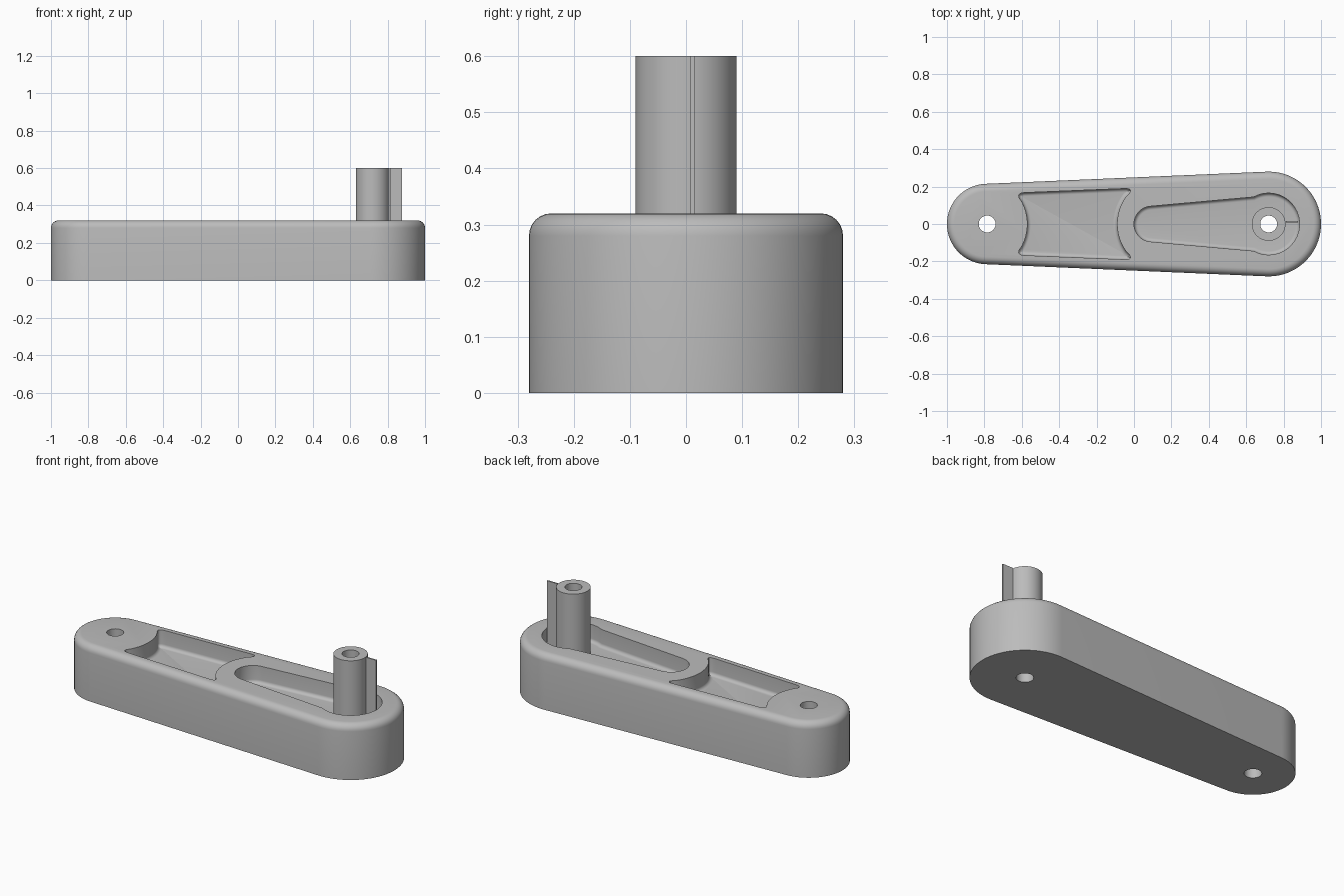
import bpy, bmesh
from math import pi, sin, cos, asin, radians
from mathutils import Vector

default = bpy.data.objects.get("Cube")
if default:
    bpy.data.objects.remove(default)

grey = bpy.data.materials.new("plain grey")
grey.use_nodes = True
grey.diffuse_color = (0.5, 0.5, 0.5, 1)
grey.node_tree.nodes["Principled BSDF"].inputs["Base Color"].default_value = (0.5, 0.5, 0.5, 1)

PIVOT, SHAFT = -0.785, 0.72      # x of the two bored ends
TOP, FLOOR, POST_TOP = 0.32, 0.22, 0.60
BORE = 0.045


def arc(cx, r, start, end, n=32):
    """Points on a circle centred on the x axis."""
    return [Vector((cx + r * cos(start + (end - start) * i / n),
                    r * sin(start + (end - start) * i / n))) for i in range(n + 1)]


def corner(a, b, c, n=8):
    """Soft corner from a to c, pulled towards b."""
    return [(1 - t) ** 2 * a + 2 * t * (1 - t) * b + t * t * c
            for t in (i / n for i in range(1, n + 1))]


def flip(points):
    """Mirror across the x axis, keeping the winding."""
    return [Vector((p.x, -p.y)) for p in reversed(points)]


def prism(name, outline, z0, z1, fillet=0, fillet_z=None):
    """Extruded outline, with one rim optionally rounded."""
    bm = bmesh.new()
    low = [bm.verts.new((p.x, p.y, z0)) for p in outline]
    high = [bm.verts.new((p.x, p.y, z1)) for p in outline]
    bm.faces.new(low)
    bm.faces.new(high)
    for i in range(len(low)):
        j = (i + 1) % len(low)
        bm.faces.new((low[i], low[j], high[j], high[i]))
    bmesh.ops.recalc_face_normals(bm, faces=bm.faces)
    if fillet:
        rim = [e for e in bm.edges if all(abs(v.co.z - fillet_z) < 1e-5 for v in e.verts)]
        bmesh.ops.bevel(bm, geom=rim, offset=fillet, segments=6, profile=0.5,
                        affect='EDGES', clamp_overlap=False)
    mesh = bpy.data.meshes.new(name)
    bm.to_mesh(mesh)
    bm.free()
    mesh.materials.append(grey)
    ob = bpy.data.objects.new(name, mesh)
    bpy.context.collection.objects.link(ob)
    return ob


def activate(ob):
    bpy.ops.object.select_all(action='DESELECT')
    ob.select_set(True)
    bpy.context.view_layer.objects.active = ob


def cut(ob, cutter):
    """Subtract the cutter and throw it away."""
    cutter.hide_render = True
    mod = ob.modifiers.new("cut", 'BOOLEAN')
    mod.operation, mod.solver, mod.object = 'DIFFERENCE', 'EXACT', cutter
    activate(ob)
    bpy.ops.object.modifier_apply(modifier=mod.name)
    bpy.data.objects.remove(cutter)


def drill(ob, x):
    ring = arc(x, BORE, 0, 2 * pi, 40)[:-1]
    cut(ob, prism("drill", ring, -0.1, 0.8))


# Tapered arm with a rounded top rim
r_small, r_big = 0.215, 0.28
lean = pi / 2 + asin((r_big - r_small) / (SHAFT - PIVOT))
outline = arc(SHAFT, r_big, -lean, lean, 48) + arc(PIVOT, r_small, lean, 2 * pi - lean, 48)
arm = prism("arm", outline, 0, TOP, 0.04, TOP)

# Pocket between the two curved bosses
left_arc = arc(-0.82, 0.25, radians(-30), radians(30), 20)
right_arc = arc(0.16, 0.25, radians(144), radians(216), 20)
upper_left = corner(left_arc[-1], Vector((-0.64, 0.168)), Vector((-0.575, 0.168)))
upper_right = [Vector((-0.06, 0.189))] + corner(
    Vector((-0.06, 0.189)), Vector((0.012, 0.194)), right_arc[0])
pocket = (left_arc + upper_left + upper_right + right_arc[1:]
          + flip(upper_right)[1:] + flip(upper_left)[:])
cut(arm, prism("bay_cutter", pocket, FLOOR, 0.5, 0.02, FLOOR))

# Teardrop pocket around the post
spread = radians(119)
teardrop = arc(SHAFT, 0.165, -spread, spread, 40) + arc(0.095, 0.095, radians(95), radians(265), 28)
cut(arm, prism("teardrop_cutter", teardrop, FLOOR, 0.5, 0.02, FLOOR))

# Hollow post
post = prism("post", arc(SHAFT, 0.09, 0, 2 * pi, 64)[:-1], FLOOR - 0.005, POST_TOP)

# Bores through both ends
drill(arm, PIVOT)
drill(arm, SHAFT)
drill(post, SHAFT)

# Thin upright fin beside the post
fin_outline = [Vector(p) for p in ((0.813, 0.008), (0.878, 0.008), (0.878, 0.016), (0.813, 0.016))]
fin = prism("fin", fin_outline, FLOOR - 0.005, POST_TOP)

for ob in (arm, post, fin):
    activate(ob)
    bpy.ops.object.shade_smooth_by_angle(angle=radians(30))
